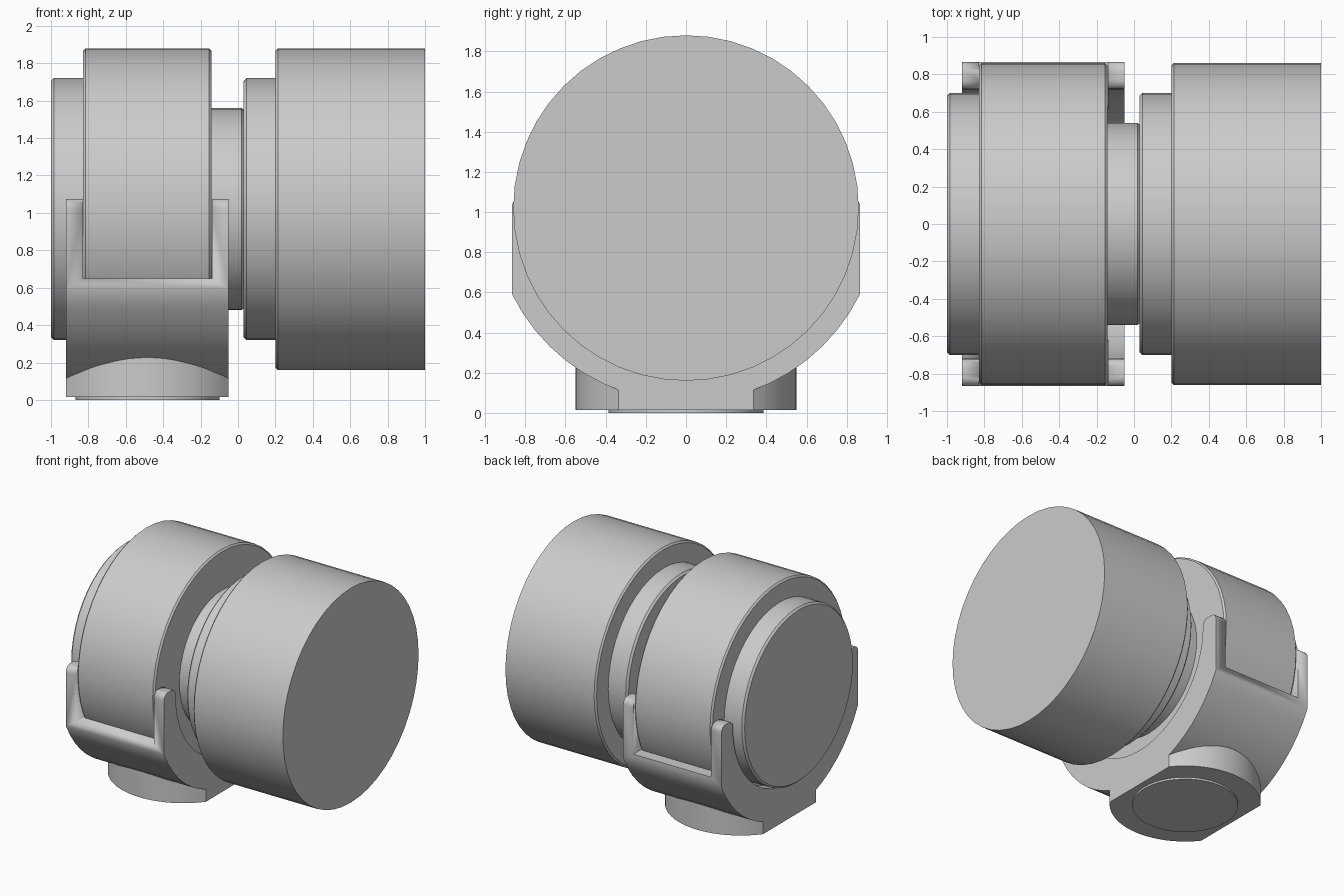
import bpy, bmesh, math

cube = bpy.data.objects.get("Cube")
if cube:
    bpy.data.objects.remove(cube, do_unlink=True)

AXIS_Z = 1.02                      # height of the drum axis
MID_X = -0.485                     # middle of the cradle
HALF = 0.435                       # half width of the cradle

grey = bpy.data.materials.new("plain_grey")
grey.use_nodes = True
grey.diffuse_color = (0.6, 0.6, 0.6, 1)
grey.node_tree.nodes["Principled BSDF"].inputs["Base Color"].default_value = (0.6, 0.6, 0.6, 1)


def finish(name, bm, smooth=True):
    bmesh.ops.recalc_face_normals(bm, faces=bm.faces)
    mesh = bpy.data.meshes.new(name)
    bm.to_mesh(mesh)
    bm.free()
    mesh.materials.append(grey)
    obj = bpy.data.objects.new(name, mesh)
    bpy.context.collection.objects.link(obj)
    if smooth:
        bpy.ops.object.select_all(action='DESELECT')
        obj.select_set(True)
        bpy.context.view_layer.objects.active = obj
        bpy.ops.object.shade_smooth_by_angle(angle=math.radians(30))
    return obj


def drum(name, x0, x1, r, left=0.0, right=0.0, steps=48):
    """Cylinder along x with optional chamfers on its two rims."""
    profile = [(x0, r - left)]
    if left:
        profile.append((x0 + left, r))
    if right:
        profile.append((x1 - right, r))
    profile.append((x1, r - right))
    bm = bmesh.new()
    rings = []
    for x, rad in profile:
        rings.append([bm.verts.new((x, rad * math.sin(a), AXIS_Z + rad * math.cos(a)))
                      for a in (math.tau * i / steps for i in range(steps))])
    for a, b in zip(rings, rings[1:]):
        for i in range(steps):
            j = (i + 1) % steps
            bm.faces.new((a[i], a[j], b[j], b[i]))
    bm.faces.new(rings[0])
    bm.faces.new(rings[-1])
    return finish(name, bm)


def prism(name, points, offset):
    """Extrude a closed outline of 3D points by an offset vector."""
    bm = bmesh.new()
    face = bm.faces.new([bm.verts.new(p) for p in points])
    top = bmesh.ops.extrude_face_region(bm, geom=[face])["geom"]
    bmesh.ops.translate(bm, vec=offset, verts=[v for v in top if isinstance(v, bmesh.types.BMVert)])
    return finish(name, bm)


def arc(cx, cy, r, start, end, steps):
    return [(cx + r * math.cos(start + (end - start) * i / steps),
             cy + r * math.sin(start + (end - start) * i / steps)) for i in range(steps + 1)]


# Stack of coaxial drums
drum("end_cap", -1.0, -0.80, 0.70, left=0.015)
drum("held_drum", -0.828, -0.142, 0.86, left=0.013, right=0.013)
drum("neck", -0.16, 0.035, 0.54, right=0.015)
drum("collar", 0.03, 0.22, 0.70, left=0.015)
drum("large_drum", 0.20, 1.0, 0.86, left=0.013)

# Cradle: round-bottomed yoke with two rounded prongs
SIDE, BORE, OUTER, FILLET, TOP = 0.867, 0.72, 0.967, 0.05, 1.075
half_angle = math.asin(SIDE / OUTER)
down = -math.pi / 2
outline = arc(0, AXIS_Z, OUTER, down - half_angle, down + half_angle, 20)
right_tip = (arc(SIDE - FILLET, TOP - FILLET, FILLET, 0, math.pi / 2, 5)
             + arc(BORE + FILLET, TOP - FILLET, FILLET, math.pi / 2, math.pi, 5))
outline += right_tip
outline += arc(0, AXIS_Z, BORE, 0, -math.pi, 28)
outline += [(-y, z) for y, z in reversed(right_tip)]
cradle = prism("cradle", [(MID_X - HALF, y, z) for y, z in outline], (2 * HALF, 0, 0))

# Open window in each side of the cradle
window = prism("window_cutter",
               [(-0.83, -1.2, 0.65), (-0.14, -1.2, 0.65), (-0.14, -1.2, 1.4), (-0.83, -1.2, 1.4)],
               (0, 2.4, 0))
window.hide_render = True
window.hide_set(True)
cut = cradle.modifiers.new("window", 'BOOLEAN')
cut.operation = 'DIFFERENCE'
cut.solver = 'EXACT'
cut.object = window
bpy.context.view_layer.objects.active = cradle
bpy.ops.object.modifier_apply(modifier=cut.name)
bpy.data.objects.remove(window, do_unlink=True)

# Foot: round base trimmed flush with the cradle sides
FOOT = 0.55
edge = math.acos(HALF / FOOT)
foot = (arc(MID_X, 0, FOOT, edge, math.pi - edge, 20)
        + arc(MID_X, 0, FOOT, math.pi + edge, math.tau - edge, 20))
prism("foot", [(x, y, 0.015) for x, y in foot], (0, 0, 0.235))

# Thin pad under the foot
pad = arc(MID_X, 0, 0.385, 0, math.tau, 48)[:-1]
prism("foot_pad", [(x, y, 0) for x, y in pad], (0, 0, 0.02))
